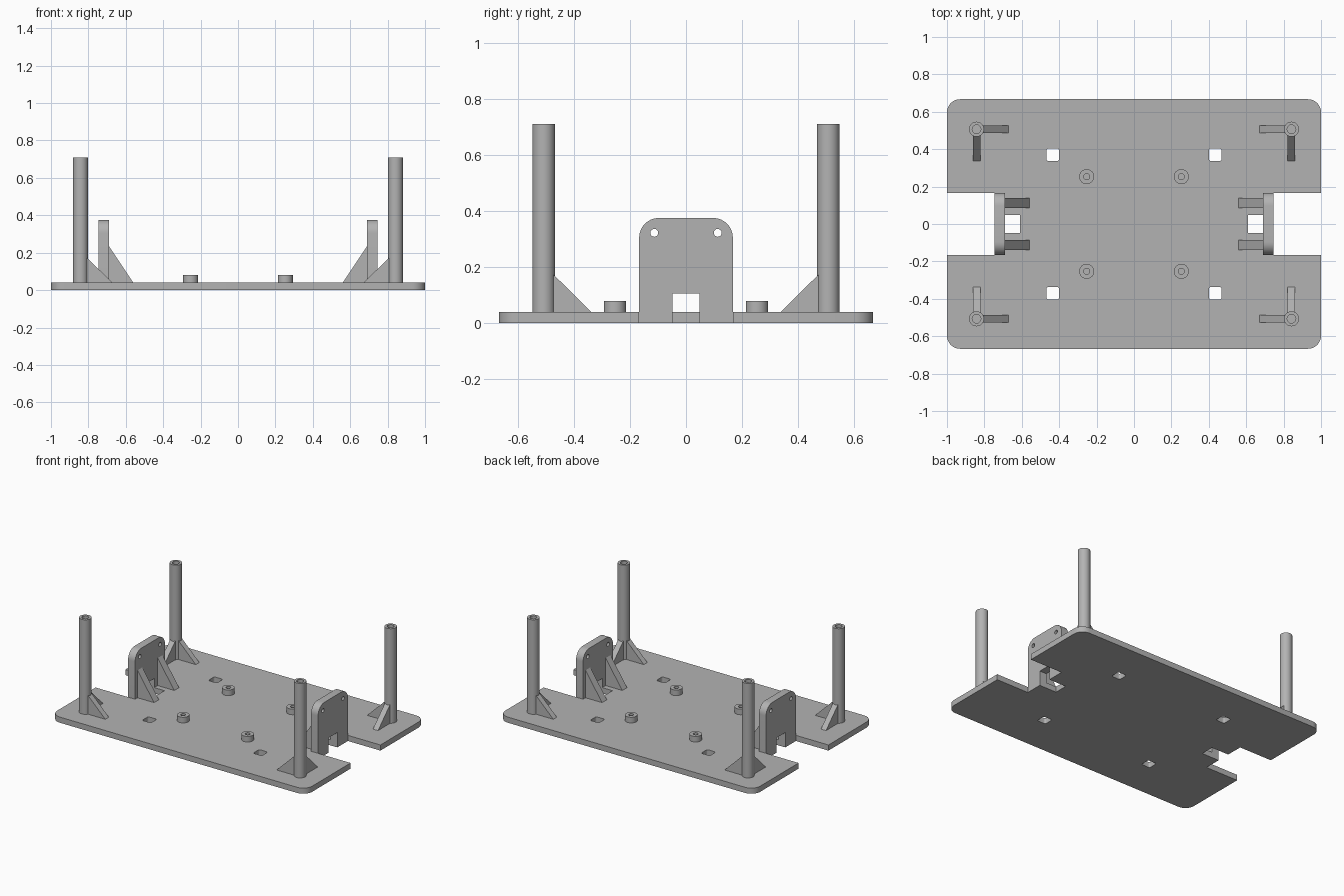
import bpy, bmesh
from math import cos, sin, pi
from mathutils import Matrix, Vector

if "Cube" in bpy.data.objects:
    bpy.data.objects.remove(bpy.data.objects["Cube"], do_unlink=True)

grey = bpy.data.materials.new("plain grey")
grey.use_nodes = True
grey.diffuse_color = (0.45, 0.45, 0.45, 1)
grey.node_tree.nodes["Principled BSDF"].inputs["Base Color"].default_value = (0.45, 0.45, 0.45, 1)

PLATE = 0.04   # plate thickness
UP = Vector((0, 0, 1))


def circle(x, y, r, n=32):
    return [(x + r * cos(2 * pi * i / n), y + r * sin(2 * pi * i / n)) for i in range(n)]


def rounded(corners, steps=8):
    """Outline from (x, y, radius) corners; a radius of 0 stays sharp."""
    out = []
    for i, (x, y, r) in enumerate(corners):
        p = Vector((x, y))
        if not r:
            out.append((x, y))
            continue
        a = (Vector(corners[i - 1][:2]) - p).normalized() * r
        b = (Vector(corners[(i + 1) % len(corners)][:2]) - p).normalized() * r
        for k in range(steps + 1):
            t = k / steps * pi / 2
            out.append(tuple(p + a * (1 - sin(t)) + b * (1 - cos(t))))
    return out


def prism(name, loops, depth, matrix=Matrix()):
    """Fill an outline with holes, extrude it and place it."""
    bm = bmesh.new()
    for loop in loops:
        vs = [bm.verts.new((x, y, 0)) for x, y in loop]
        for a, b in zip(vs, vs[1:] + vs[:1]):
            bm.edges.new((a, b))
    bmesh.ops.triangle_fill(bm, use_beauty=True, edges=bm.edges[:])
    ext = bmesh.ops.extrude_face_region(bm, geom=bm.faces[:])
    moved = [v for v in ext["geom"] if isinstance(v, bmesh.types.BMVert)]
    bmesh.ops.translate(bm, verts=moved, vec=(0, 0, depth))
    bm.transform(matrix)
    bmesh.ops.recalc_face_normals(bm, faces=bm.faces[:])
    mesh = bpy.data.meshes.new(name)
    bm.to_mesh(mesh)
    bm.free()
    mesh.materials.append(grey)
    ob = bpy.data.objects.new(name, mesh)
    bpy.context.collection.objects.link(ob)
    bpy.ops.object.select_all(action="DESELECT")
    ob.select_set(True)
    bpy.context.view_layer.objects.active = ob
    bpy.ops.object.shade_smooth_by_angle(angle=0.6)
    return ob


def frame(origin, direction):
    """Local x runs along direction, local y runs up."""
    d = Vector(direction)
    m = Matrix((d, UP, d.cross(UP))).transposed().to_4x4()
    return Matrix.Translation(origin) @ m


def rib(name, start, foot, top, width, origin, direction):
    d = Vector(direction)
    corner = Vector(origin) - d.cross(UP) * width / 2
    profile = [(start, PLATE), (foot, PLATE), (start, top)]
    prism(name, [profile], width, frame(corner, d))


# Base plate with a stepped notch at each end and four square windows
half = [(1, -0.667, 0.07), (1, -0.167, 0), (0.69, -0.167, 0), (0.69, -0.048, 0), (0.61, -0.048, 0)]
right = half + [(x, -y, r) for x, y, r in reversed(half)]
outline = right + [(-x, -y, r) for x, y, r in right]
loops = [rounded(outline)]
for sx in (-1, 1):
    for sy in (-1, 1):
        cx, cy, h = sx * 0.435, sy * 0.37, 0.034
        loops.append(rounded([(cx - h, cy - h, 0.012), (cx + h, cy - h, 0.012),
                              (cx + h, cy + h, 0.012), (cx - h, cy + h, 0.012)], 4))
prism("base_plate", loops, PLATE)

for sx, side in ((1, "left"), (-1, "right")):
    # End bracket: round-topped plate with two bolt holes and a foot opening
    w, slot = 0.167, 0.048
    shape = rounded([(slot, 0, 0), (w, 0, 0), (w, 0.375, 0.07), (-w, 0.375, 0.07),
                     (-w, 0, 0), (-slot, 0, 0), (-slot, 0.105, 0), (slot, 0.105, 0)])
    holes = [circle(s * 0.113, 0.322, 0.014, 24) for s in (-1, 1)]
    prism("bracket_" + side, [shape] + holes, 0.055,
          frame((0.69 if sx > 0 else -0.745, 0, 0), (0, 1, 0)))

    for sy, end in ((-1, "front"), (1, "back")):
        tag = end + "_" + side
        # Bracket ribs
        rib("bracket_rib_" + tag, 0, 0.13, 0.235, 0.054, (sx * 0.69, sy * 0.113, 0), (-sx, 0, 0))

        # Hollow corner post with two ribs
        px, py = sx * 0.842, sy * 0.507
        prism("post_" + tag, [circle(0, 0, 0.04), circle(0, 0, 0.023)], 0.67,
              Matrix.Translation((px, py, PLATE)))
        rib("post_rib_x_" + tag, 0.032, 0.17, 0.176, 0.04, (px, py, 0), (-sx, 0, 0))
        rib("post_rib_y_" + tag, 0.032, 0.17, 0.176, 0.04, (px, py, 0), (0, -sy, 0))

        # Hollow standoff
        prism("standoff_" + tag, [circle(0, 0, 0.04), circle(0, 0, 0.016)], 0.04,
              Matrix.Translation((sx * 0.253, sy * 0.253, PLATE)))
